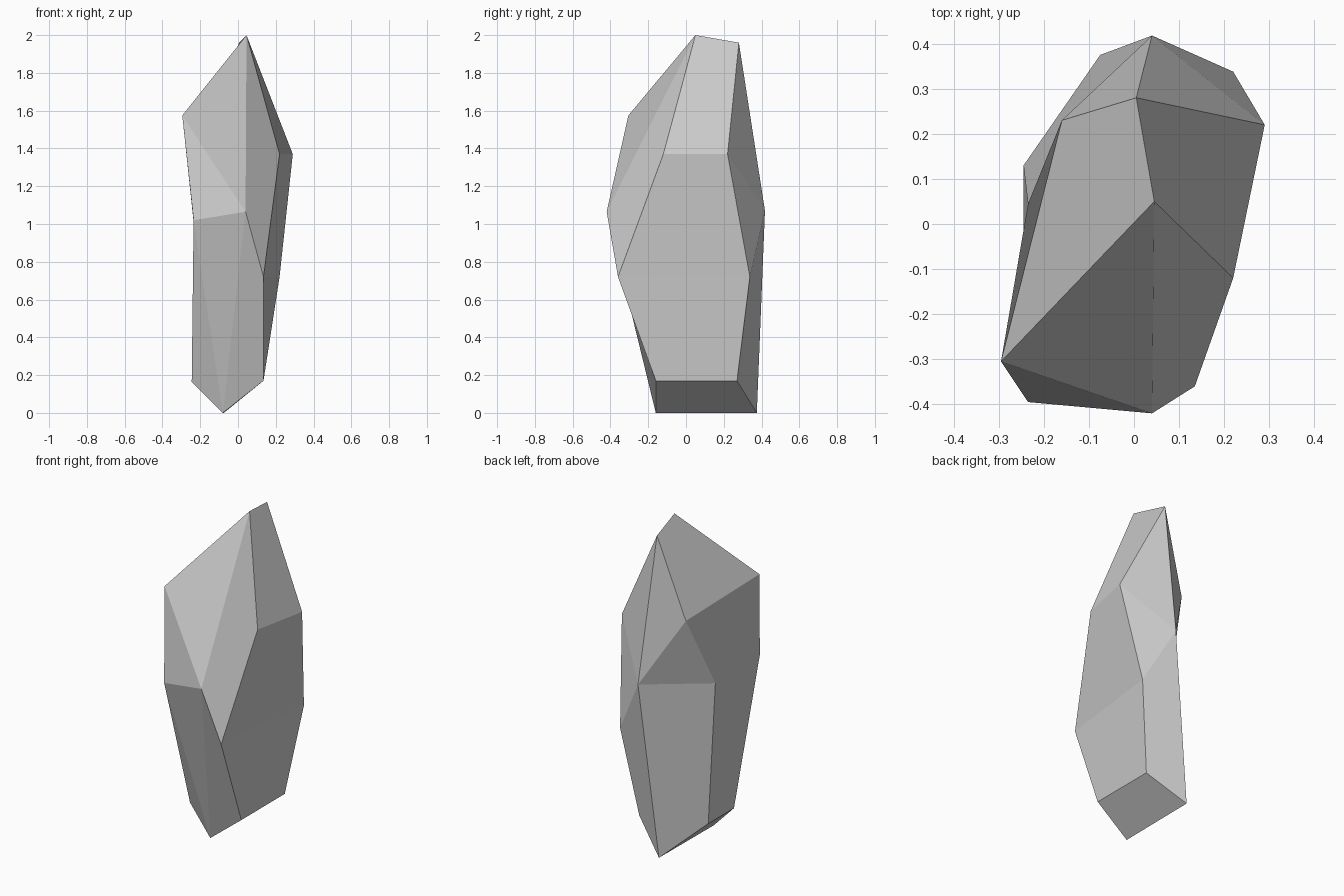
import bpy
import bmesh

if "Cube" in bpy.data.objects:
    bpy.data.objects.remove(bpy.data.objects["Cube"])

# Corners of the cut stone, grouped by height
corners = {
    # tip ridge
    "A": (0.045, 0.05, 2.0), "B": (0.005, 0.28, 1.96),
    # shoulders
    "C": (-0.295, -0.305, 1.575), "P": (-0.16, 0.23, 1.45),
    "G": (0.22, -0.12, 1.37), "H": (0.29, 0.22, 1.37),
    # waist
    "D": (0.04, -0.42, 1.065), "J": (0.04, 0.418, 1.07),
    "E": (-0.235, -0.395, 1.02), "Q": (-0.235, 0.045, 1.01),
    "F": (0.135, -0.36, 0.72), "I": (0.22, 0.338, 0.72),
    # foot
    "M": (0.135, -0.16, 0.17), "N": (0.135, 0.27, 0.17),
    "O": (-0.245, 0.13, 0.165), "R": (-0.245, -0.125, 0.165),
    "K": (-0.075, 0.375, 0.0), "L": (-0.08, -0.16, 0.0),
}

# Facets, each spelled by its corners
facets = (
    "ABHG GHIF FINM "            # right side
    "ADFG CAD CDE EDL ELR DFML " # front
    "ABPC CPQE EQOR "            # left side
    "BHJ HIJ JINK BPJ PQJ JQOK " # back
    "LMNK LKOR"                  # underside
).split()

# Faceted rock
bm = bmesh.new()
verts = {name: bm.verts.new(co) for name, co in corners.items()}
for facet in facets:
    bm.faces.new([verts[c] for c in facet])
bmesh.ops.recalc_face_normals(bm, faces=bm.faces)
mesh = bpy.data.meshes.new("rock_shard")
bm.to_mesh(mesh)
bm.free()
rock = bpy.data.objects.new("rock_shard", mesh)
bpy.context.collection.objects.link(rock)
